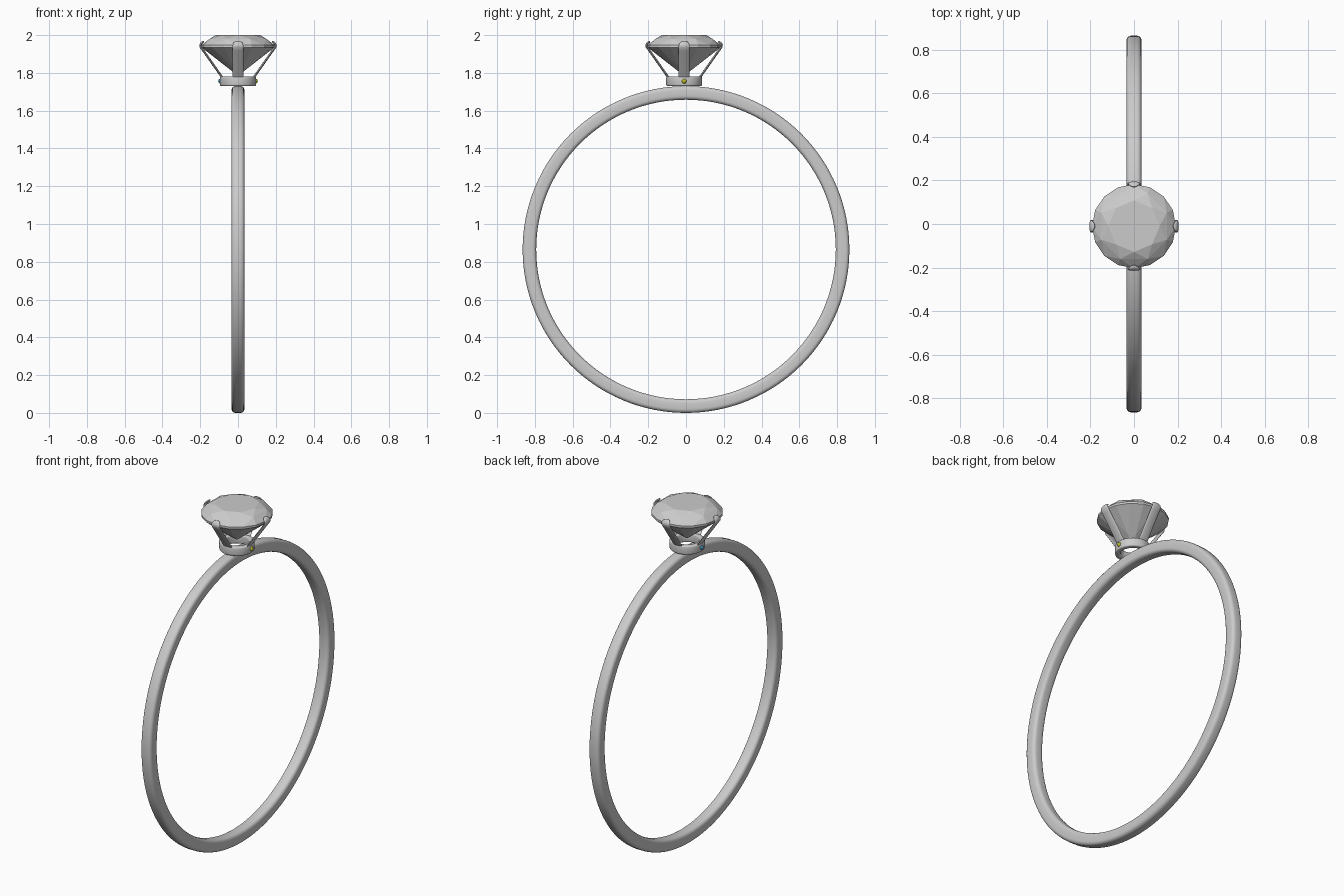
import bpy, bmesh, math
from mathutils import Vector, Matrix

if "Cube" in bpy.data.objects:
    bpy.data.objects.remove(bpy.data.objects["Cube"])

HEAD_Y = -0.01          # head sits slightly off the band centre
TAU = 2 * math.pi


def make_object(name, bm, smooth=True):
    bmesh.ops.recalc_face_normals(bm, faces=bm.faces)
    me = bpy.data.meshes.new(name)
    bm.to_mesh(me)
    bm.free()
    ob = bpy.data.objects.new(name, me)
    bpy.context.collection.objects.link(ob)
    if smooth:
        bpy.ops.object.select_all(action='DESELECT')
        ob.select_set(True)
        bpy.context.view_layer.objects.active = ob
        bpy.ops.object.shade_smooth_by_angle(angle=math.radians(40))
    return ob


def rounded_rect(hw, lo, hi, r, n=4):
    """Closed profile of (width, radius) points with rounded corners."""
    pts = []
    corners = [(hw - r, hi - r), (-hw + r, hi - r), (-hw + r, lo + r), (hw - r, lo + r)]
    for q, (cx, cy) in enumerate(corners):
        for i in range(n + 1):
            a = (q + i / n) * math.pi / 2
            pts.append((cx + r * math.cos(a), cy + r * math.sin(a)))
    return pts


def skin(bm, rings, close):
    """Join rings of points with quads, closing or capping the ends."""
    vs = [[bm.verts.new(p) for p in ring] for ring in rings]
    n = len(vs[0])
    for k in range(len(vs) if close else len(vs) - 1):
        a, b = vs[k], vs[(k + 1) % len(vs)]
        for i in range(n):
            j = (i + 1) % n
            bm.faces.new((a[i], a[j], b[j], b[i]))
    if not close:
        bm.faces.new(vs[0])
        bm.faces.new(vs[-1])


def circle(r, z, n, offset=0.0):
    return [Vector((r * math.cos(TAU * (i + offset) / n),
                    r * math.sin(TAU * (i + offset) / n), z)) for i in range(n)]


# Band: profile swept round the x axis
bm = bmesh.new()
profile = rounded_rect(0.034, 0.793, 0.865, 0.02)
skin(bm, [[(w, r * math.cos(TAU * k / 128), r * math.sin(TAU * k / 128) + 0.865)
           for w, r in profile] for k in range(128)], True)
make_object("band", bm)

# Collet: small rounded ring under the stone
bm = bmesh.new()
profile = rounded_rect(0.026, 0.065, 0.095, 0.008, 3)
skin(bm, [[(r * math.cos(TAU * k / 48), r * math.sin(TAU * k / 48) + HEAD_Y, 1.756 + w)
           for w, r in profile] for k in range(48)], True)
make_object("collet", bm)

# Main stone: brilliant cut as a convex hull of facet points
bm = bmesh.new()
points = (circle(0.118, 2.0, 8) + circle(0.163, 1.980, 8, 0.5)
          + circle(0.193, 1.947, 16) + circle(0.193, 1.935, 16)
          + circle(0.052, 1.822, 8, 0.5) + [Vector((0, 0, 1.785))])
for p in points:
    bm.verts.new(p + Vector((0, HEAD_Y, 0)))
bmesh.ops.convex_hull(bm, input=bm.verts)
bmesh.ops.dissolve_limit(bm, angle_limit=0.01, verts=bm.verts, edges=bm.edges)
make_object("main_stone", bm, smooth=False)

# Prongs: flat oval bars leaning outward and hooking over the girdle
path = [(0.080, 1.770), (0.090, 1.785), (0.140, 1.856), (0.185, 1.920), (0.198, 1.938),
        (0.199, 1.948), (0.193, 1.958), (0.186, 1.963), (0.180, 1.966)]
widths = [0.029, 0.029, 0.029, 0.029, 0.029, 0.028, 0.025, 0.018, 0.008]
for q, side in enumerate(("right", "back", "left", "front")):
    bm = bmesh.new()
    rings = []
    for k, (r, z) in enumerate(path):
        r0, z0 = path[max(k - 1, 0)]
        r1, z1 = path[min(k + 1, len(path) - 1)]
        t = Vector((r1 - r0, 0, z1 - z0)).normalized()
        nrm = Vector((t.z, 0, -t.x))
        th = 0.006 if k < len(path) - 1 else 0.003
        rings.append([Vector((r, 0, z)) + nrm * th * math.sin(TAU * i / 16)
                      + Vector((0, widths[k] * math.cos(TAU * i / 16), 0)) for i in range(16)])
    skin(bm, rings, False)
    bm.transform(Matrix.Translation((0, HEAD_Y, 0)) @ Matrix.Rotation(q * math.pi / 2, 4, 'Z'))
    make_object("prong_" + side, bm)

# Accent stones set in the collet sides
for name, sx, colour in (("yellow_accent", 1, (0.5, 0.5, 0.02, 1)),
                         ("blue_accent", -1, (0.05, 0.3, 0.55, 1))):
    bm = bmesh.new()
    bmesh.ops.create_uvsphere(bm, u_segments=16, v_segments=8, radius=0.013)
    bm.transform(Matrix.Translation((sx * 0.092, HEAD_Y, 1.756)))
    ob = make_object(name, bm)
    mat = bpy.data.materials.new(name)
    mat.diffuse_color = colour
    mat.use_nodes = True
    mat.node_tree.nodes["Principled BSDF"].inputs["Base Color"].default_value = mat.diffuse_color
    ob.data.materials.append(mat)
